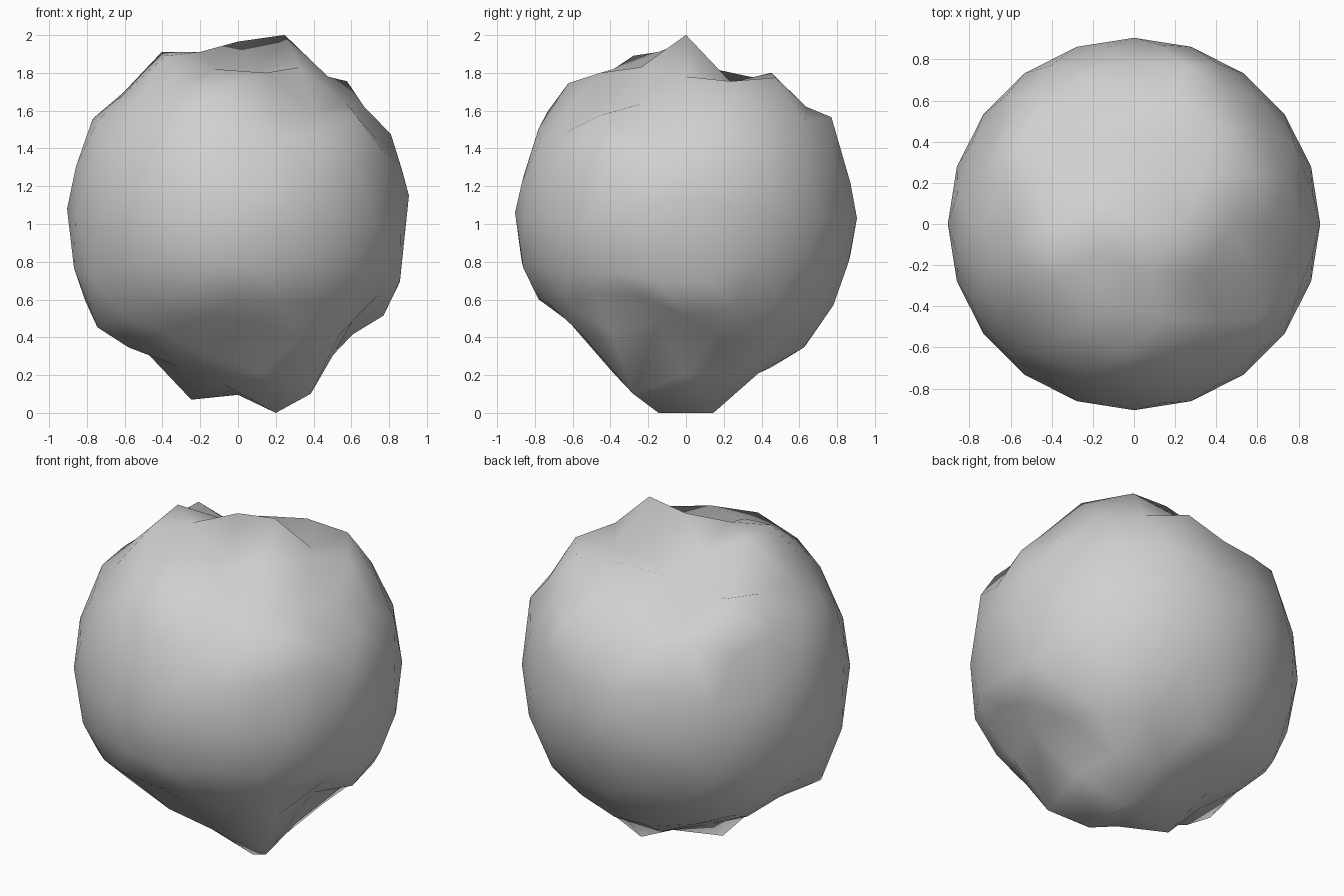
import bpy
import bmesh
from math import radians, sin, cos
from mathutils import Vector

default_cube = bpy.data.objects.get("Cube")
if default_cube:
    bpy.data.objects.remove(default_cube, do_unlink=True)

RADIUS = 0.905
CENTRE_HEIGHT = 1.02
HUNDREDTH = 0.01
FIFTH = 72

anchors = []


def add_anchor(polar, azimuth, lift):
    """Remember a vertical lift at one direction on the unit sphere."""
    p, a = radians(polar), radians(azimuth)
    direction = Vector((sin(p) * cos(a), sin(p) * sin(a), cos(p)))
    anchors.append((direction, lift * HUNDREDTH))


def add_ring(polar, start, lifts, step=FIFTH):
    """Evenly spaced lifts around one latitude, anticlockwise from start."""
    for index, lift in enumerate(lifts):
        add_anchor(polar, start + index * step, lift)


def add_paired_ring(polar, start, gap, lifts):
    """Lifts in pairs, each pair straddling the middle of a fifth."""
    add_ring(polar, start, lifts[0::2])
    add_ring(polar, start + gap, lifts[1::2])


def lift_at(direction):
    """Blend the lifts of nearby anchors by inverse distance."""
    total = weight_sum = 0.0
    for anchor, lift in anchors:
        distance = (direction - anchor).length
        weight = 1.0 / (distance + HUNDREDTH) ** 4
        total += weight * lift
        weight_sum += weight
    return total / weight_sum


# Crown: a sharp peak to the left, with dips in front and behind
add_anchor(0, 0, 4)
add_ring(15.9, 0, [11, -15, -7, 2, -11])
add_ring(26.6, 36, [-8, -6, 8, -1, 0])
add_ring(31.7, 0, [-1, 1, -10, 10, 1])

# Shoulder: raised ridges
add_paired_ring(43.6, 22.4, 27.2, [8, 10, -8, -11, 2, 1, 4, 7, -8, -4])
add_ring(47.6, 0, [-1, -1, 11, 3, -3])
add_ring(58.3, 36, [6, 0, 6, 10, 8])
add_paired_ring(60.5, 127, 72, [6, 7])
add_ring(60.5, 341, [-4, 1], step=36)
add_ring(63.4, 0, [5, 14, 3, 2, 2])

# Waist: nearly round
add_ring(75, 0, [5, -3, 3, -3], step=90)
add_ring(75, 333, [10, 12], step=53)
add_anchor(75, 145, -6)
add_ring(90, 0, [13, 1, 6, 4], step=90)
add_ring(105, 0, [-12, 3, -6, -1], step=90)
add_ring(105, 325, [-9, 0], step=70)

# Underside: tapering to a short ridge on the left
add_ring(116.6, 36, [0, 3, -2, 1, 2])
add_ring(119.5, 161, [-3, -11], step=38)
add_ring(119.5, 341, [6, -1, -2], step=37)
add_ring(121.7, 0, [-3, 3, -8, -2, 4])
add_ring(132.4, 36, [-6, -5, 3, 9, 1])
add_paired_ring(136.4, 13.6, 44.8, [5, 0, -2, 0, 0, -2, 6, 12, 3, 12])
add_ring(148.3, 36, [-5, -1, 6, 5, -15])
add_ring(153.4, 0, [-1, 0, 4, 4, 0])
add_ring(164.1, 36, [-15, 0, -8, 0, -15])
add_anchor(180, 0, -2)

# Stone body: an evenly split ball whose points move only up or down
bm = bmesh.new()
bmesh.ops.create_icosphere(bm, subdivisions=1, radius=1.0)
for split in range(2):
    bmesh.ops.subdivide_edges(bm, edges=bm.edges[:], cuts=1, use_grid_fill=True)
    for vert in bm.verts:
        vert.co.normalize()
for vert in bm.verts:
    direction = vert.co.copy()
    vert.co = direction * RADIUS
    vert.co.z += CENTRE_HEIGHT + lift_at(direction)

# Rest on the ground
lowest = min(vert.co.z for vert in bm.verts)
for vert in bm.verts:
    vert.co.z -= lowest
for face in bm.faces:
    face.smooth = True

mesh = bpy.data.meshes.new("boulder")
bm.to_mesh(mesh)
bm.free()
boulder = bpy.data.objects.new("boulder", mesh)
bpy.context.collection.objects.link(boulder)

# Plain stone colour
stone = bpy.data.materials.new("stone_grey")
stone.use_nodes = True
colour = (0.63, 0.63, 0.63, 1.0)
stone.diffuse_color = colour
stone.node_tree.nodes["Principled BSDF"].inputs["Base Color"].default_value = colour
mesh.materials.append(stone)
